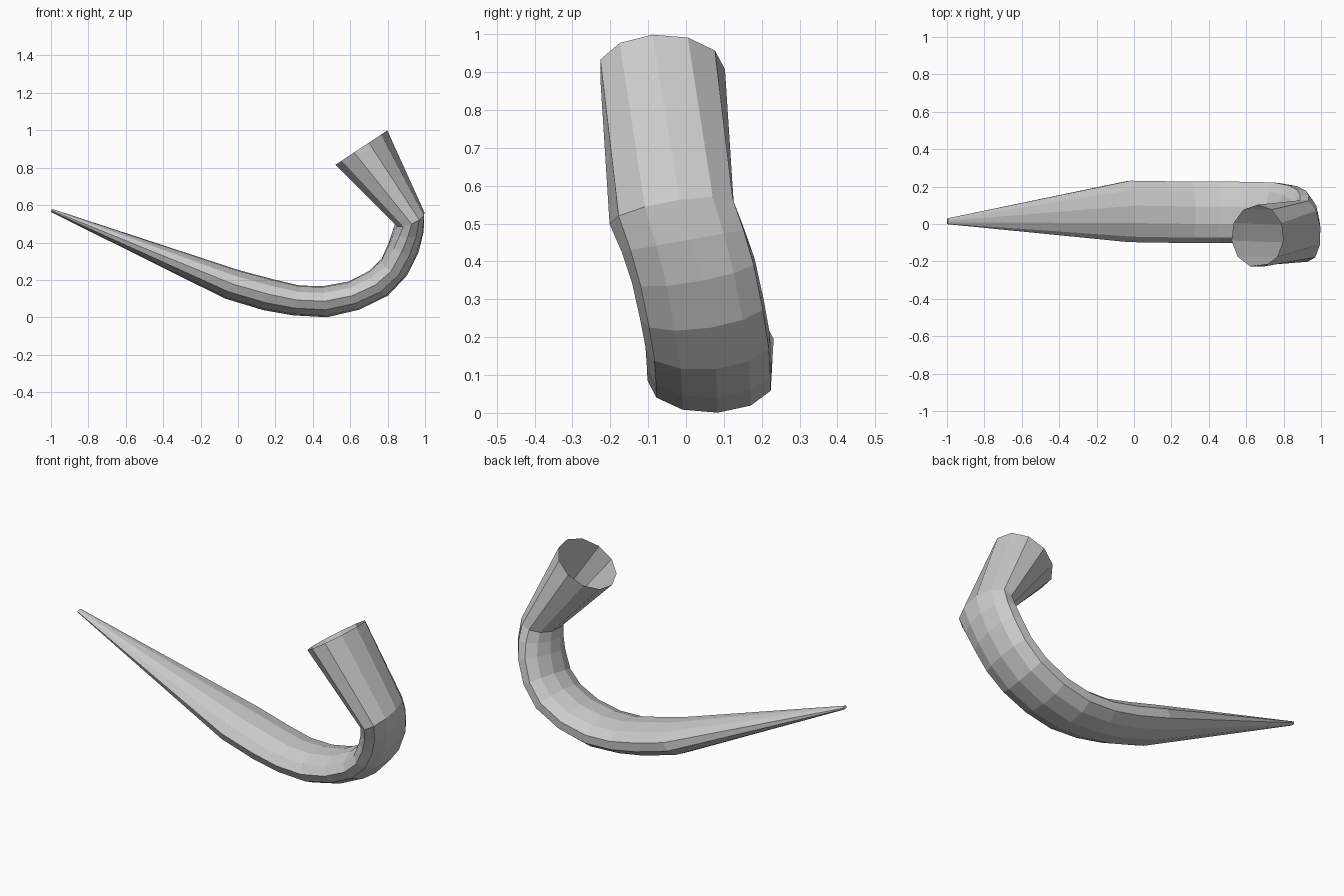
import bpy, bmesh, math
from mathutils import Vector

SIDES = 11

# Cross-sections from tip to mouth:
# outer x, outer z, inner x, inner z, centre y, half width in y, sideways tilt
RINGS = [
    (-1.00, 0.563, -0.995, 0.58, 0.015, 0.016, 0.0),
    (-0.07, 0.10, 0.01, 0.252, 0.07, 0.167, 0.0),
    (0.135, 0.038, 0.187, 0.205, 0.067, 0.167, 0.0),
    (0.294, 0.010, 0.33, 0.171, 0.065, 0.167, 0.0),
    (0.476, 0.000, 0.455, 0.168, 0.065, 0.167, 0.02),
    (0.647, 0.040, 0.59, 0.192, 0.064, 0.167, 0.05),
    (0.80, 0.114, 0.70, 0.248, 0.06, 0.167, 0.10),
    (0.903, 0.222, 0.765, 0.31, 0.045, 0.166, 0.15),
    (0.965, 0.345, 0.805, 0.40, 0.022, 0.165, 0.18),
    (0.993, 0.455, 0.825, 0.455, -0.005, 0.165, 0.18),
    (0.998, 0.56, 0.84, 0.495, -0.035, 0.167, 0.18),
    (0.80, 1.00, 0.52, 0.815, -0.065, 0.168, 0.0),
]


def ring_points(ox, oz, ix, iz, cy, width, tilt, phase):
    centre = Vector(((ox + ix) / 2, cy, (oz + iz) / 2))
    out = Vector(((ox - ix) / 2, 0, (oz - iz) / 2))
    forward = Vector((-out.z, 0, out.x)).normalized()
    side = (Vector((0, 1, 0)) + forward * tilt) * width
    for i in range(SIDES):
        a = math.tau * i / SIDES + phase
        yield centre + side * math.cos(a) + out * math.sin(a)


# Curved flattened horn, open and round at the mouth
bm = bmesh.new()
loops = []
for n, ring in enumerate(RINGS):
    phase = 0 if n == len(RINGS) - 1 else math.radians(-14.7)
    loops.append([bm.verts.new(p) for p in ring_points(*ring, phase)])
for a, b in zip(loops, loops[1:]):
    for i in range(SIDES):
        j = (i + 1) % SIDES
        bm.faces.new((a[i], a[j], b[j], b[i]))
bm.faces.new(loops[0])  # tip cap
bmesh.ops.recalc_face_normals(bm, faces=bm.faces)

mesh = bpy.data.meshes.new("horn")
bm.to_mesh(mesh)
bm.free()
horn = bpy.data.objects.new("horn", mesh)
bpy.context.collection.objects.link(horn)
